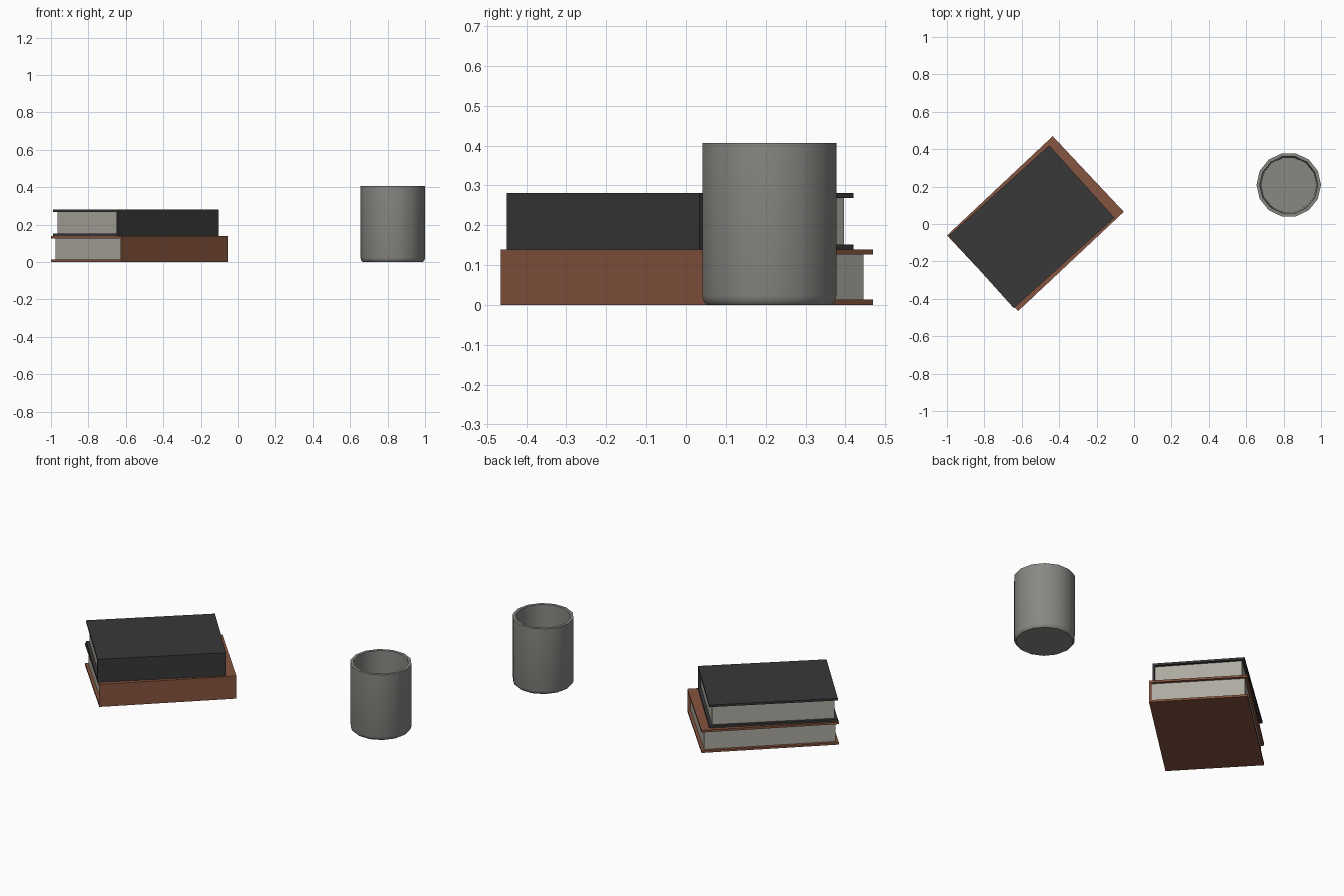
import bpy, bmesh
from math import sin, cos, pi, radians
from mathutils import Matrix, Vector

if "Cube" in bpy.data.objects:
    bpy.data.objects.remove(bpy.data.objects["Cube"])


def material(name, rgb):
    m = bpy.data.materials.new(name)
    m.diffuse_color = (*rgb, 1)
    m.use_nodes = True
    m.node_tree.nodes["Principled BSDF"].inputs["Base Color"].default_value = m.diffuse_color
    return m


def finish(name, bm, mat):
    bmesh.ops.recalc_face_normals(bm, faces=bm.faces[:])
    me = bpy.data.meshes.new(name)
    bm.to_mesh(me)
    bm.free()
    me.materials.append(mat)
    ob = bpy.data.objects.new(name, me)
    bpy.context.collection.objects.link(ob)
    return ob


def box(name, lo, hi, frame, mat):
    lo, hi = Vector(lo), Vector(hi)
    bm = bmesh.new()
    bmesh.ops.create_cube(bm, size=1, matrix=frame @ Matrix.Translation((lo + hi) / 2)
                          @ Matrix.Diagonal((*(hi - lo), 1)))
    return finish(name, bm, mat)


def book(name, centre, length, width, height, angle, cover):
    # spine lies along the local -y side, pages are inset on the other three
    t, inset = 0.013, 0.017
    x, y = length / 2, width / 2
    frame = Matrix.Translation(centre) @ Matrix.Rotation(radians(angle), 4, 'Z')
    box(name + "_bottom_cover", (-x, -y, 0), (x, y, t), frame, cover)
    box(name + "_top_cover", (-x, -y, height - t), (x, y, height), frame, cover)
    box(name + "_spine", (-x, -y, t), (x, -y + t, height - t), frame, cover)
    box(name + "_pages", (-x + inset, -y + t, t), (x - inset, y - inset, height - t), frame, paper)


paper = material("paper", (0.42, 0.40, 0.35))
brown = material("brown_cover", (0.24, 0.09, 0.05))
black = material("black_cover", (0.04, 0.04, 0.042))
grey = material("cup_grey", (0.25, 0.245, 0.23))

# stacked books
book("lower_book", (-0.527, 0.002, 0), 0.775, 0.555, 0.139, 43.2, brown)
book("upper_book", (-0.5475, -0.015, 0.139), 0.723, 0.52, 0.142, 42, black)

# cup: 14-sided lathe, outside from the base up, then down the inside
profile = [(0.160, 0), (0.168, 0.007), (0.1725, 0.022), (0.1725, 0.406),
           (0.155, 0.406), (0.148, 0.02)]
sides = 14
bm = bmesh.new()
rings = [[bm.verts.new((0.8275 + r * cos(2 * pi * i / sides),
                        0.209 + r * sin(2 * pi * i / sides), z))
          for i in range(sides)] for r, z in profile]
for a, b in zip(rings, rings[1:]):
    for i in range(sides):
        j = (i + 1) % sides
        bm.faces.new((a[i], a[j], b[j], b[i]))
bm.faces.new(rings[0])
bm.faces.new(rings[-1])
cup = finish("cup", bm, grey)
bpy.context.view_layer.objects.active = cup
cup.select_set(True)
bpy.ops.object.shade_smooth_by_angle(angle=radians(40))
